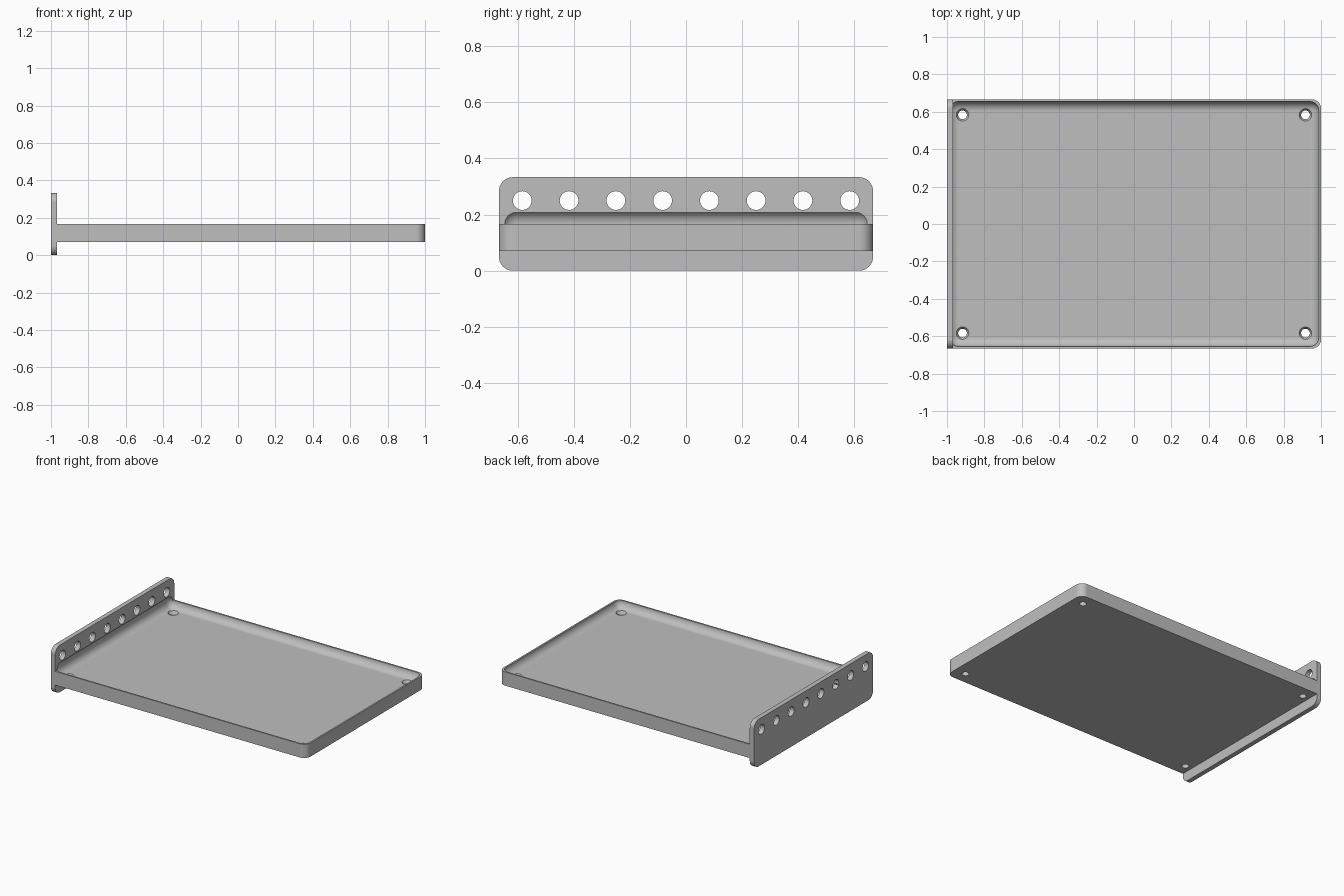
import bpy, bmesh
from math import cos, sin, pi
from mathutils import Vector

if "Cube" in bpy.data.objects:
    bpy.data.objects.remove(bpy.data.objects["Cube"], do_unlink=True)

UNIT = 1 / 60          # dimensions below are in 1/60 units
SEG = 10               # segments per rounded corner
HALF_X, HALF_Y, HEIGHT = 60, 40, 20

grey = bpy.data.materials.new("light_grey")
grey.use_nodes = True
grey.diffuse_color = (0.52, 0.52, 0.52, 1)
grey.node_tree.nodes["Principled BSDF"].inputs["Base Color"].default_value = grey.diffuse_color


def rounded_rect(u0, u1, v0, v1, radii):
    """Outline with one radius per corner, anticlockwise from upper right."""
    corners = [(u1, v1, -1, -1), (u0, v1, 1, -1), (u0, v0, 1, 1), (u1, v0, -1, 1)]
    points = []
    for k, ((u, v, du, dv), r) in enumerate(zip(corners, radii)):
        for i in range(SEG + 1):
            a = (k + i / SEG) * pi / 2
            points.append((u + du * r + r * cos(a), v + dv * r + r * sin(a)))
    return points


def circle(u, v, r):
    return rounded_rect(u - r, u + r, v - r, v + r, [r] * 4)


def loft(name, rings, axis="z"):
    """Closed solid through (outline, level) rings stacked along an axis."""
    bm = bmesh.new()
    loops = []
    for outline, w in rings:
        loops.append([bm.verts.new(Vector((u, v, w) if axis == "z" else (w, u, v)) * UNIT)
                      for u, v in outline])
    for a, b in zip(loops, loops[1:]):
        for i in range(len(a)):
            j = (i + 1) % len(a)
            bm.faces.new((a[i], a[j], b[j], b[i]))
    bm.faces.new(loops[0][::-1])
    bm.faces.new(loops[-1])
    bmesh.ops.remove_doubles(bm, verts=bm.verts, dist=1e-5)
    bmesh.ops.recalc_face_normals(bm, faces=bm.faces)
    mesh = bpy.data.meshes.new(name)
    bm.to_mesh(mesh)
    bm.free()
    mesh.materials.append(grey)
    obj = bpy.data.objects.new(name, mesh)
    bpy.context.collection.objects.link(obj)
    return obj


def apply(obj, mod):
    bpy.context.view_layer.objects.active = obj
    bpy.ops.object.modifier_apply(modifier=mod.name)


def combine(obj, other, operation):
    mod = obj.modifiers.new("combine", "BOOLEAN")
    mod.operation, mod.solver, mod.object = operation, "EXACT", other
    apply(obj, mod)
    bpy.data.objects.remove(other, do_unlink=True)


# Tray slab, rounded only at the free end
slab = rounded_rect(-59, HALF_X, -HALF_Y, HALF_Y, [3, 0, 0, 3])
tray = loft("tray_with_end_plate", [(slab, 4.2), (slab, 10)])

# Upright end plate
panel = rounded_rect(-HALF_Y, HALF_Y, 0, HEIGHT, [3] * 4)
combine(tray, loft("end_plate", [(panel, -HALF_X), (panel, -58)], "x"), "UNION")

# Hollow with fully rounded edges, which also undercuts the end plate
R, CX, CY = 3, 56.3, 36.3
rings = []
for i in range(2 * SEG + 1):
    a = -pi / 2 + pi * i / (2 * SEG)
    r = R * cos(a)
    rings.append((rounded_rect(-CX - r, CX + r, -CY - r, CY + r, [r] * 4), 10 + R * sin(a)))
combine(tray, loft("hollow_cutter", rings), "DIFFERENCE")

# Countersunk screw holes in the floor
for x in (-55, 55):
    for y in (-35, 35):
        small, large = circle(x, y, 1.4), circle(x, y, 2)
        cutter = loft("screw_cutter", [(small, 3), (small, 6), (large, 7), (large, 9)])
        combine(tray, cutter, "DIFFERENCE")

# Row of holes along the end plate
for y in range(-35, 36, 10):
    hole = circle(y, 15, 2)
    combine(tray, loft("plate_hole_cutter", [(hole, -61), (hole, -57)], "x"), "DIFFERENCE")

# Smooth rounds with crisp edges and flat faces
bpy.ops.object.select_all(action="DESELECT")
tray.select_set(True)
bpy.context.view_layer.objects.active = tray
bpy.ops.object.shade_smooth_by_angle(angle=pi / 6)
weighted = tray.modifiers.new("flat_faces", "WEIGHTED_NORMAL")
weighted.keep_sharp = True
